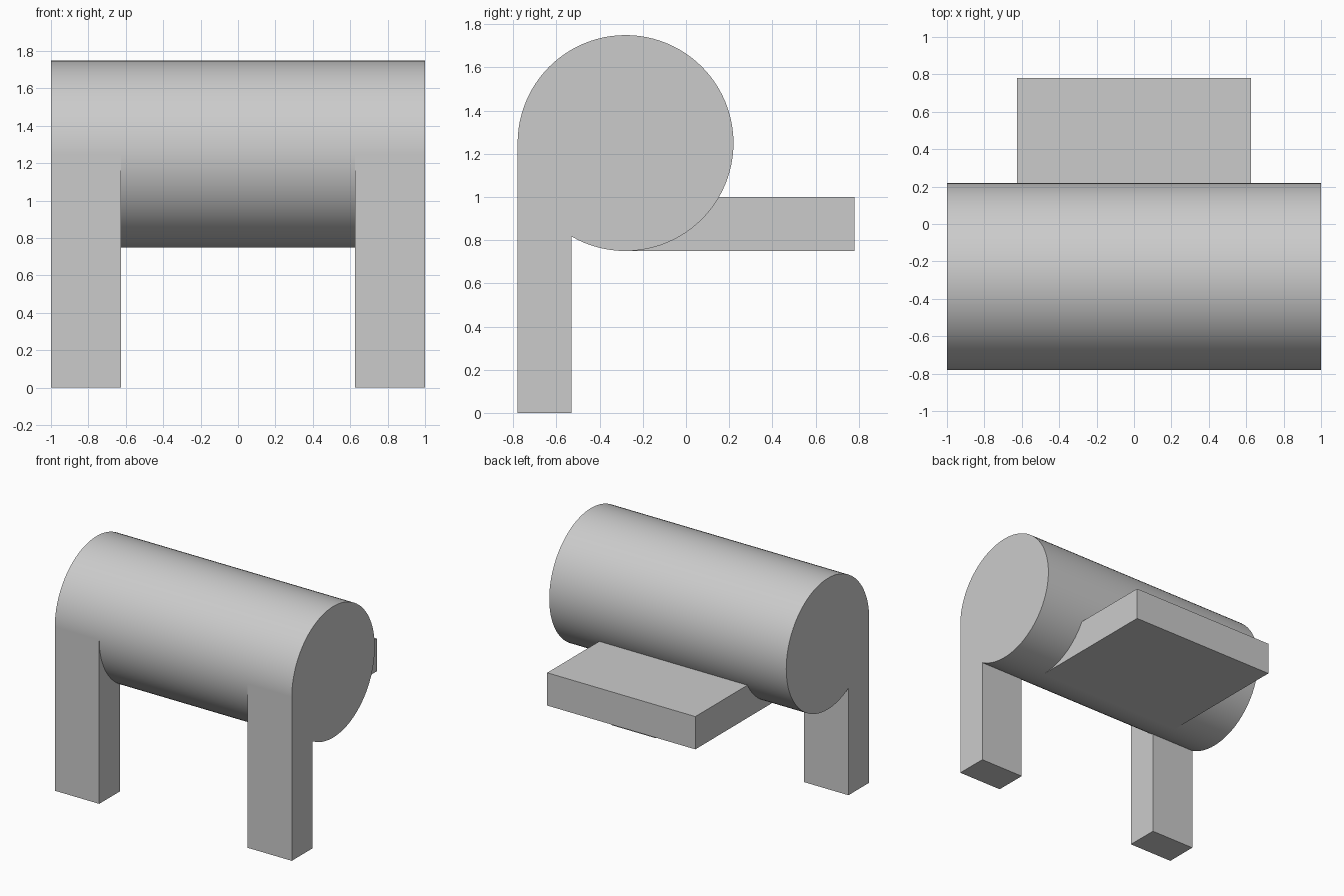
import bpy, bmesh, math

if "Cube" in bpy.data.objects:
    bpy.data.objects.remove(bpy.data.objects["Cube"])

R, CY, CZ = 0.5, -0.28, 1.25      # drum radius and axis position
STEP = 3.75                       # degrees per drum facet

grey = bpy.data.materials.new("light_grey")
grey.diffuse_color = (0.6, 0.6, 0.6, 1)
grey.use_nodes = True
grey.node_tree.nodes["Principled BSDF"].inputs["Base Color"].default_value = grey.diffuse_color


def arc(start, end):
    """(y, z) points on the drum outline between two angles in degrees."""
    n = round(abs(end - start) / STEP)
    angles = [math.radians(start + (end - start) * i / n) for i in range(n + 1)]
    return [(CY + R * math.cos(a), CZ + R * math.sin(a)) for a in angles]


def extrude_profile(name, profile, x0, x1):
    """Solid made by sweeping a (y, z) profile along x."""
    bm = bmesh.new()
    face = bm.faces.new([bm.verts.new((x0, y, z)) for y, z in profile])
    swept = bmesh.ops.extrude_face_region(bm, geom=[face])["geom"]
    verts = [v for v in swept if isinstance(v, bmesh.types.BMVert)]
    bmesh.ops.translate(bm, verts=verts, vec=(x1 - x0, 0, 0))
    bmesh.ops.recalc_face_normals(bm, faces=bm.faces)
    mesh = bpy.data.meshes.new(name)
    bm.to_mesh(mesh)
    bm.free()
    mesh.materials.append(grey)
    ob = bpy.data.objects.new(name, mesh)
    bpy.context.collection.objects.link(ob)
    bpy.ops.object.select_all(action='DESELECT')
    ob.select_set(True)
    bpy.context.view_layer.objects.active = ob
    bpy.ops.object.shade_smooth_by_angle(angle=math.radians(25))
    return ob


# Horizontal drum
extrude_profile("drum", arc(0, 360)[:-1], -1, 1)

# Front legs, tangent to the drum and curved to meet its underside
leg = [(CY - R, 0), (CY - R / 2, 0)] + arc(240, 180)
extrude_profile("left_leg", leg, -1, -0.625)
extrude_profile("right_leg", leg, 0.625, 1)

# Rear shelf, flush with the bottom of the drum
shelf = [(0.78, 0.75), (0.78, 1.0)] + arc(-30, -90)
extrude_profile("rear_shelf", shelf, -0.625, 0.625)
